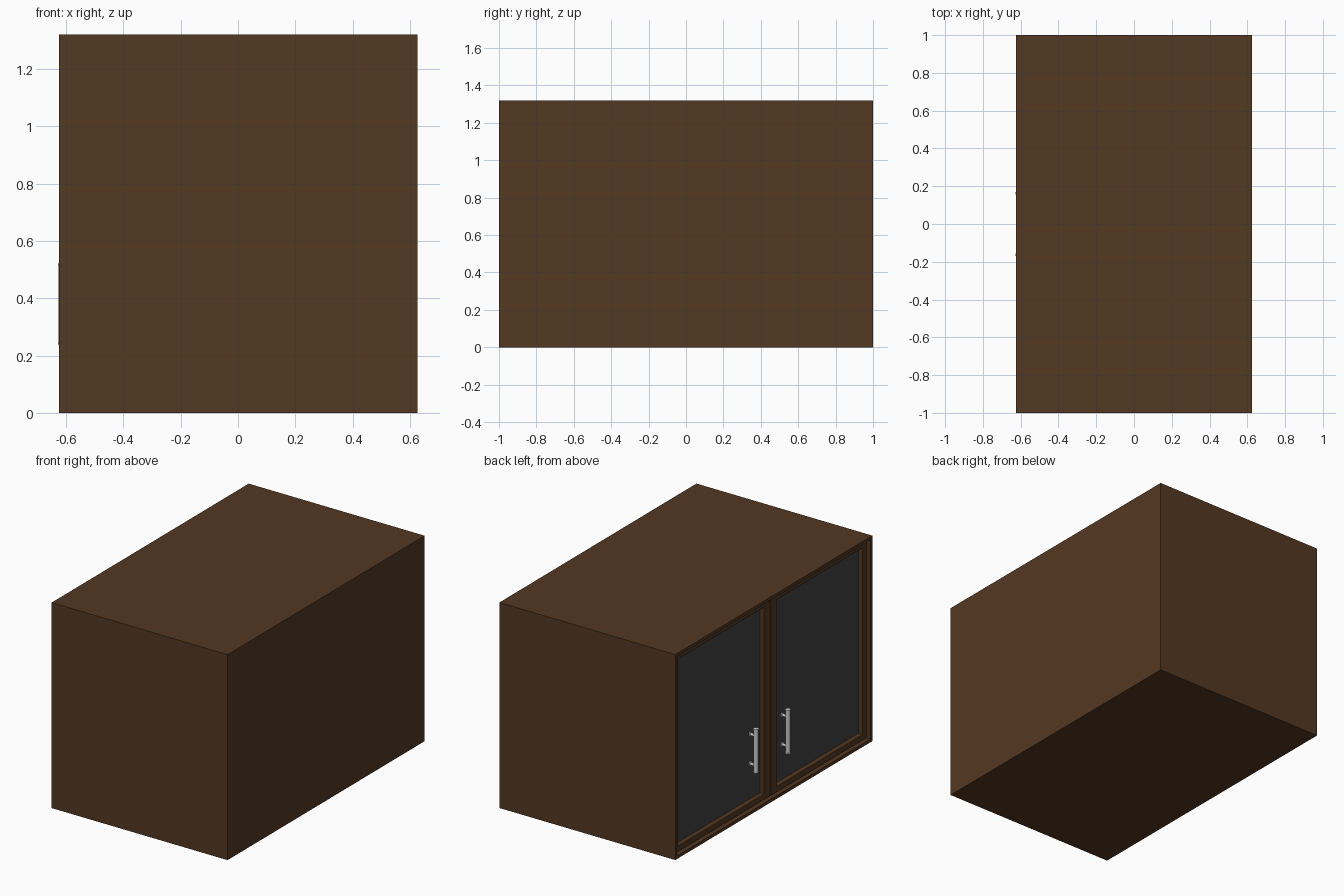
import bpy, math

if "Cube" in bpy.data.objects:
    bpy.data.objects.remove(bpy.data.objects["Cube"])

def material(name, rgb):
    m = bpy.data.materials.new(name)
    m.diffuse_color = (*rgb, 1)
    m.use_nodes = True
    m.node_tree.nodes["Principled BSDF"].inputs["Base Color"].default_value = m.diffuse_color
    return m

WOOD = material("dark_wood", (0.088, 0.040, 0.016))
GLASS = material("dark_glass", (0.055, 0.055, 0.055))

def box(name, x, y, z, mat):
    """Box from (min, max) ranges."""
    bpy.ops.mesh.primitive_cube_add(size=1, location=[(a + b) / 2 for a, b in (x, y, z)])
    ob = bpy.context.object
    ob.name = name
    ob.scale = [abs(b - a) for a, b in (x, y, z)]
    bpy.ops.object.transform_apply(location=False, rotation=False, scale=True)
    ob.data.materials.append(mat)
    return ob

def rod(name, loc, radius, length, along_x=False):
    bpy.ops.mesh.primitive_cylinder_add(vertices=24, radius=radius, depth=length, location=loc,
                                        rotation=(0, math.pi / 2 if along_x else 0, 0))
    bpy.context.object.name = name
    bpy.ops.object.shade_smooth_by_angle()

FRONT, BACK = -0.624, 0.626      # open side faces -x
W, H, T = 1.0, 1.32, 0.02        # half width, height, board thickness
FACE, PANE = FRONT + 0.024, FRONT + 0.055

# carcass
box("bottom_board", (FRONT, BACK), (-W, W), (0, T), WOOD)
box("top_board", (FRONT, BACK), (-W, W), (H - T, H), WOOD)
box("back_board", (BACK - T, BACK), (-W + T, W - T), (T, H - T), WOOD)

for s, side in ((1, "left"), (-1, "right")):
    box(side + "_side_board", (FRONT, BACK), sorted((s * (W - T), s * W)), (T, H - T), WOOD)

    # door frame: two stiles and two rails around a recessed pane
    thick = (FACE, FACE + 0.05)
    y0, y1, z0, z1 = 0.004, W - T - 0.005, T + 0.005, H - T - 0.005
    iy0, iy1, iz0, iz1 = 0.064, 0.936, 0.06, H - 0.06
    box(side + "_door_inner_stile", thick, sorted((s * y0, s * iy0)), (z0, z1), WOOD)
    box(side + "_door_outer_stile", thick, sorted((s * iy1, s * y1)), (z0, z1), WOOD)
    box(side + "_door_bottom_rail", thick, sorted((s * iy0, s * iy1)), (z0, iz0), WOOD)
    box(side + "_door_top_rail", thick, sorted((s * iy0, s * iy1)), (iz1, z1), WOOD)
    box(side + "_door_pane", (PANE, PANE + 0.012), sorted((s * iy0, s * iy1)), (iz0, iz1), GLASS)

    # bar handle with end caps, posts and base discs
    y, hx = s * 0.162, -0.611
    rod(side + "_handle_bar", (hx, y, 0.38), 0.0145, 0.27)
    for z, e in ((0.2425, 0.285), (0.5175, 0.475)):
        rod(side + "_handle_cap", (hx, y, z), 0.0165, 0.007)
        rod(side + "_handle_post", ((hx + PANE) / 2, y, e), 0.009, PANE - hx, True)
        rod(side + "_handle_base", (PANE - 0.003, y, e), 0.015, 0.006, True)
